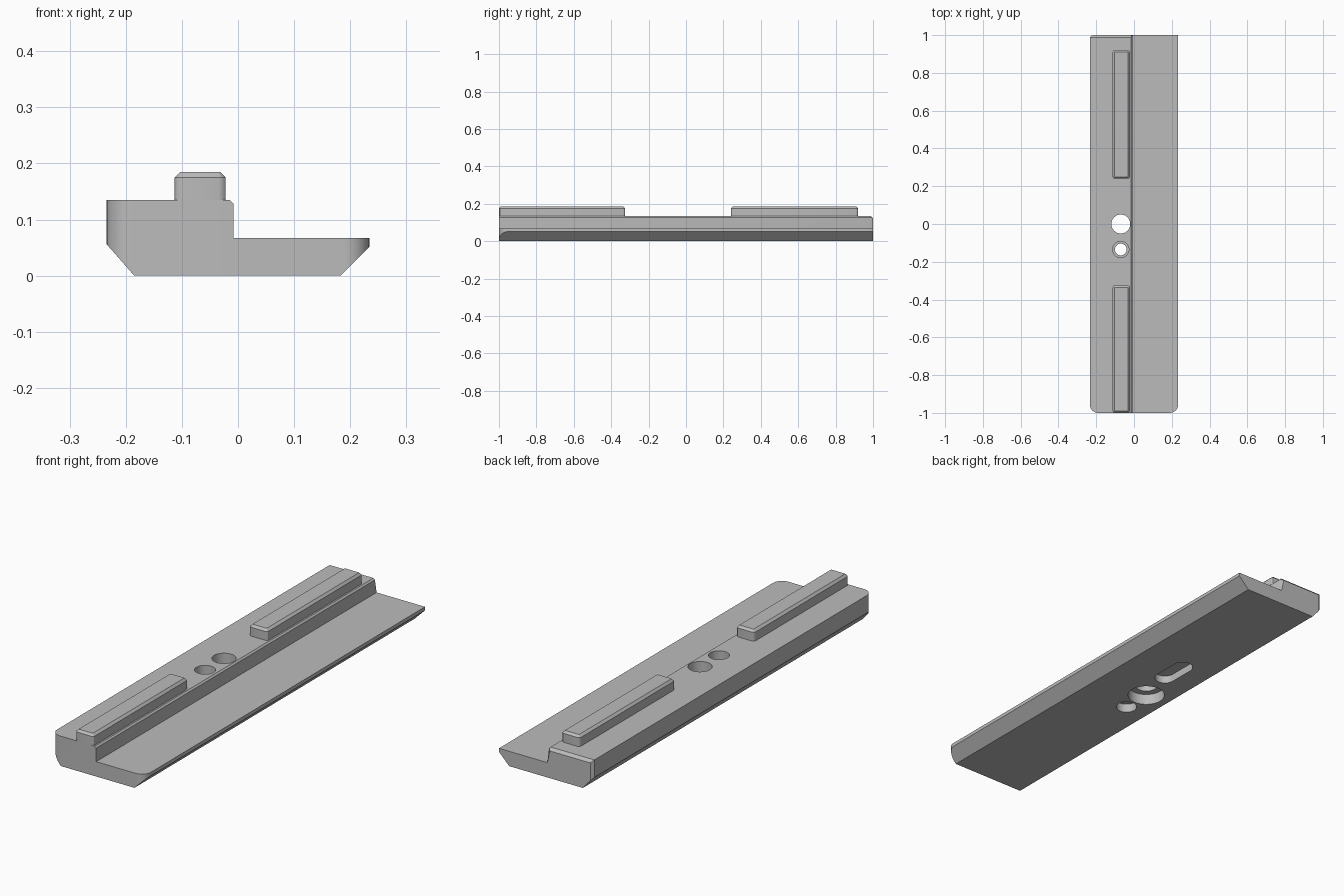
import bpy, bmesh, math
from mathutils import Vector

cube = bpy.data.objects.get("Cube")
if cube:
    bpy.data.objects.remove(cube, do_unlink=True)

grey = bpy.data.materials.new("plain grey")
grey.use_nodes = True
grey.diffuse_color = (0.5, 0.5, 0.5, 1)
grey.node_tree.nodes["Principled BSDF"].inputs["Base Color"].default_value = grey.diffuse_color


def prism(name, points, sweep):
    """Extrude a closed outline of 3D points along a vector."""
    bm = bmesh.new()
    face = bm.faces.new([bm.verts.new(p) for p in points])
    ext = bmesh.ops.extrude_face_region(bm, geom=[face])
    moved = [v for v in ext["geom"] if isinstance(v, bmesh.types.BMVert)]
    bmesh.ops.translate(bm, verts=moved, vec=sweep)
    bmesh.ops.recalc_face_normals(bm, faces=bm.faces)
    mesh = bpy.data.meshes.new(name)
    bm.to_mesh(mesh)
    bm.free()
    mesh.materials.append(grey)
    obj = bpy.data.objects.new(name, mesh)
    bpy.context.collection.objects.link(obj)
    return obj


def arc(cx, cy, r, start, end, steps):
    angles = [math.radians(start + (end - start) * i / steps) for i in range(steps + 1)]
    return [(cx + r * math.cos(a), cy + r * math.sin(a)) for a in angles]


def slot(name, x, y, r, half, z0, z1):
    """Vertical round or stadium-shaped cutter."""
    outline = arc(x, y + half, r, 0, 180, 24) + arc(x, y - half, r, 180, 360, 24)
    if half == 0:
        outline = arc(x, y, r, 0, 360, 48)[:-1]
    return prism(name, [(px, py, z0) for px, py in outline], Vector((0, 0, z1 - z0)))


def boolean(target, cutter, operation):
    cutter.hide_render = True
    mod = target.modifiers.new("cut", "BOOLEAN")
    mod.operation, mod.solver, mod.object = operation, "EXACT", cutter
    bpy.context.view_layer.objects.active = target
    bpy.ops.object.modifier_apply(modifier=mod.name)
    bpy.data.objects.remove(cutter, do_unlink=True)


def bevel(obj, test, width, segments):
    bm = bmesh.new()
    bm.from_mesh(obj.data)
    edges = [e for e in bm.edges if test(e.verts[0].co, e.verts[1].co)]
    bmesh.ops.bevel(bm, geom=edges, offset=width, segments=segments,
                    profile=0.5, affect="EDGES")
    bm.to_mesh(obj.data)
    bm.free()


def smooth(obj):
    bpy.ops.object.select_all(action="DESELECT")
    obj.select_set(True)
    bpy.context.view_layer.objects.active = obj
    bpy.ops.object.shade_smooth_by_angle(angle=math.radians(30))


# Stepped base: swept section trimmed by a plan with rounded front corners
section = [(-0.185, 0), (0.183, 0), (0.25, 0.067), (-0.008, 0.067), (-0.008, 0.128),
           (-0.015, 0.135), (-0.285, 0.135), (-0.285, 0.114)]
base = prism("stepped_base", [(x, -1.1, z) for x, z in section], Vector((0, 2.2, 0)))
W, R = 0.234, 0.045
plan = arc(-W + R, -1 + R, R, 180, 270, 10) + arc(W - R, -1 + R, R, 270, 360, 10)
plan += [(W, 1), (-W, 1)]
boolean(base, prism("plan_trim", [(x, y, -0.1) for x, y in plan], Vector((0, 0, 0.5))), "INTERSECT")

# Small chamfer around the rear end of the raised half
bevel(base, lambda a, b: min(a.y, b.y) > 0.999 and max(a.x, b.x) < 0
      and (a.z + b.z) / 2 > 0.07, 0.012, 1)

# Bolt holes, their counterbores, and the underside slot
HOLE_X = -0.07
for x, y, r, half, z0, z1 in [
        (HOLE_X, 0, 0.05, 0, -0.1, 0.3),
        (HOLE_X, 0, 0.08, 0, -0.1, 0.05),
        (HOLE_X, -0.135, 0.031, 0, -0.1, 0.3),
        (HOLE_X, -0.135, 0.043, 0, 0.085, 0.3),
        (HOLE_X, -0.135, 0.045, 0, -0.1, 0.04),
        (-0.035, 0.23, 0.045, 0.06, -0.1, 0.035)]:
    boolean(base, slot("hole_cutter", x, y, r, half, z0, z1), "DIFFERENCE")
smooth(base)

# Raised locating rails with rounded corners and chamfered tops
for name, y0, y1 in [("front_rail", -1, -0.325), ("rear_rail", 0.24, 0.92)]:
    corners = [(-0.113, y0), (-0.022, y0), (-0.022, y1), (-0.113, y1)]
    rail = prism(name, [(x, y, 0.13) for x, y in corners], Vector((0, 0, 0.055)))
    bevel(rail, lambda a, b: abs(a.z - b.z) > 0.01, 0.012, 3)
    bevel(rail, lambda a, b: min(a.z, b.z) > 0.18, 0.01, 1)
    smooth(rail)
